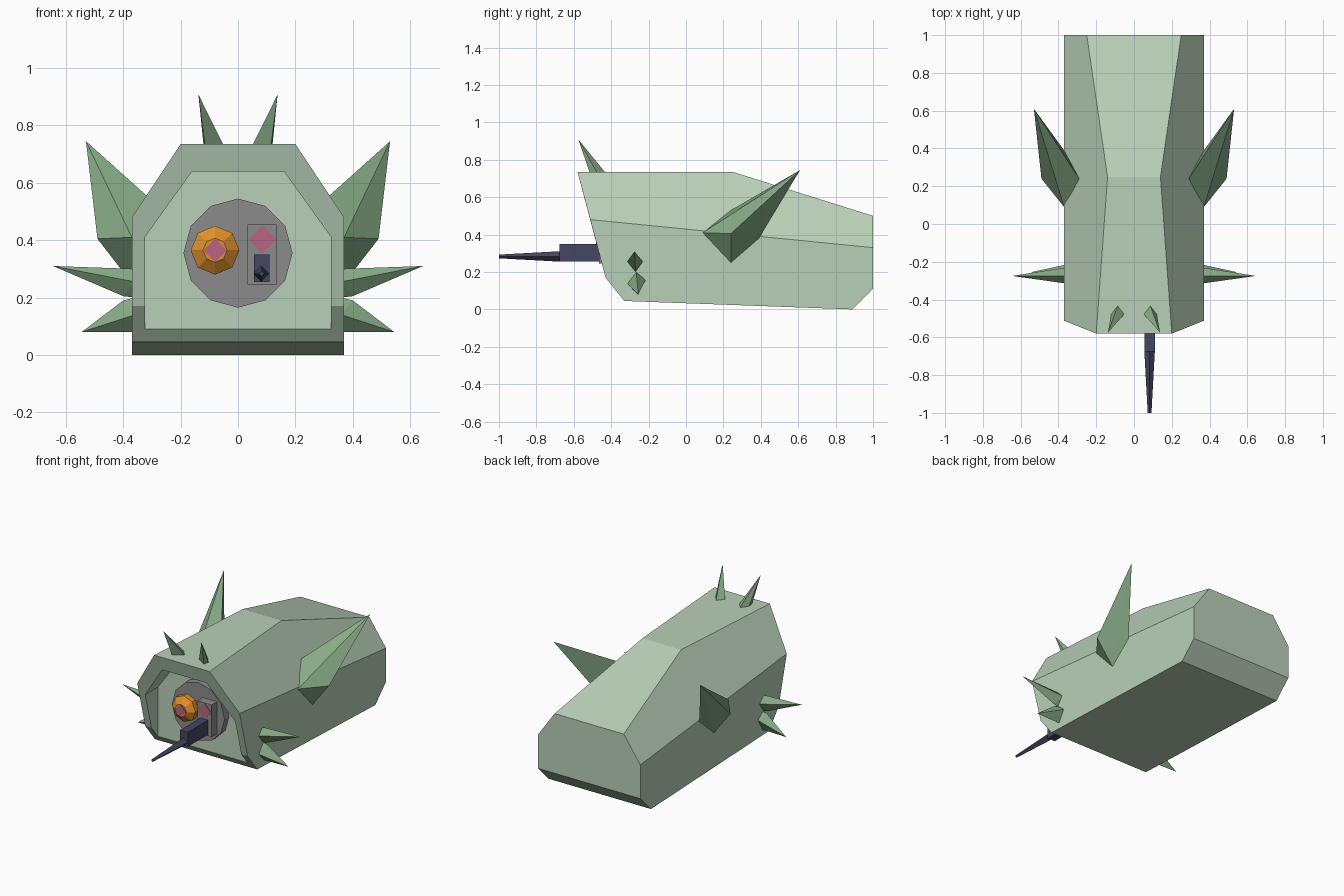
import bpy, bmesh, math

if "Cube" in bpy.data.objects:
    bpy.data.objects.remove(bpy.data.objects["Cube"])

def material(name, rgb):
    m = bpy.data.materials.new(name)
    m.diffuse_color = (*rgb, 1)
    m.use_nodes = True
    m.node_tree.nodes["Principled BSDF"].inputs["Base Color"].default_value = m.diffuse_color
    return m

PALE = material("pale green", (0.485, 0.63, 0.485))
GREEN = material("horn green", (0.24, 0.40, 0.24))
GREY = material("grey", (0.26, 0.26, 0.26))
NAVY = material("dark navy", (0.06, 0.063, 0.13))
ORANGE = material("orange", (0.75, 0.28, 0.026))
PINK = material("pink", (0.49, 0.13, 0.22))

def finish(name, bm, mat):
    bmesh.ops.recalc_face_normals(bm, faces=bm.faces[:])
    me = bpy.data.meshes.new(name)
    bm.to_mesh(me)
    bm.free()
    me.materials.append(mat)
    ob = bpy.data.objects.new(name, me)
    bpy.context.collection.objects.link(ob)

def lathe(name, n, x, z, rings, mat):
    """Solid along y from (y, radius) rings, one corner pointing up."""
    bm = bmesh.new()
    loops = [[bm.verts.new((x + r * math.sin(2 * math.pi * i / n), y,
                            z + r * math.cos(2 * math.pi * i / n)))
              for i in range(n)] for y, r in rings]
    for a, b in zip(loops, loops[1:]):
        for i in range(n):
            j = (i + 1) % n
            bm.faces.new((a[i], a[j], b[j], b[i]))
    bm.faces.new(loops[0])
    bm.faces.new(loops[-1])
    finish(name, bm, mat)

def box(name, lo, hi, mat):
    bm = bmesh.new()
    bmesh.ops.create_cube(bm, size=1)
    for v in bm.verts:
        v.co = [(l + h) / 2 + c * (h - l) for l, h, c in zip(lo, hi, v.co)]
    finish(name, bm, mat)

def spikes(name, points):
    """Convex spike on both sides."""
    for side, s in (("right", 1), ("left", -1)):
        bm = bmesh.new()
        for x, y, z in points:
            bm.verts.new((s * x, y, z))
        bmesh.ops.convex_hull(bm, input=bm.verts[:])
        finish(f"{side}_{name}", bm, GREEN)

# Body: half outline points, mirrored, with a recessed front panel
P = {
    "a": (.2, -.58, .735), "b": (.37, -.512, .48), "c": (.37, -.43, .17),
    "d": (.37, -.33, .045), "e": (.37, .89, 0), "f": (.37, 1, .11),
    "g": (.37, 1, .33), "h": (.25, 1, .5), "i": (.14, .25, .735),
    # opening edge
    "j": (.16, -.555, .64), "k": (.325, -.494, .41),
    "l": (.325, -.43, .17), "m": (.325, -.366, .09),
    # panel corners
    "J": (.16, -.364, .64), "K": (.325, -.364, .41), "M": (.325, -.364, .09),
}
bm = bmesh.new()
R = {k: bm.verts.new(p) for k, p in P.items()}
L = {k: bm.verts.new((-p[0], p[1], p[2])) for k, p in P.items()}
for face in ("aihgb", "bgfedc", "abkj", "bclk", "cdml", "jkKJ", "klmMK"):
    for V in (R, L):
        bm.faces.new([V[k] for k in face])
for face in ("ai", "ih", "hgf", "fe", "ed", "dm", "aj", "jJ", "mM", "JKM"):
    bm.faces.new([R[k] for k in face] + [L[k] for k in reversed(face)])
finish("body", bm, PALE)

# Spikes: big side horns, two small ones per cheek, one pair on top
spikes("side_horn", [(.37, .09, .41), (.37, .24, .25), (.37, .39, .38),
                     (.29, .24, .53), (.49, .24, .405), (.53, .61, .745)])
spikes("upper_cheek_spike", [(.36, -.275, .3), (.36, -.315, .255), (.36, -.23, .255),
                             (.40, -.27, .205), (.36, -.27, .2), (.645, -.275, .31)])
spikes("lower_cheek_spike", [(.40, -.265, .19), (.36, -.315, .14), (.36, -.215, .16),
                             (.36, -.265, .2), (.36, -.26, .08), (.545, -.255, .08)])
spikes("top_spike", [(.05, -.475, .73), (.085, -.43, .73), (.12, -.475, .73),
                     (.115, -.515, .73), (.138, -.575, .908)])

# Face disc, orange eye and its pupil
lathe("face_disc", 12, 0, .355, [(-.36, .19), (-.41, .19)], GREY)
lathe("eye", 8, -.08, .365, [(-.40, .085), (-.445, .085), (-.478, .042)], ORANGE)
lathe("eye_pupil", 4, -.08, .365, [(-.477, .041), (-.481, .041)], PINK)

# Weapon mount with lens, barrel block and tapering barrel
box("mount_plate", (.033, -.465, .245), (.135, -.37, .455), GREY)
lathe("mount_lens", 4, .085, .403, [(-.464, .049), (-.468, .049)], PINK)
box("barrel_block", (.055, -.675, .255), (.11, -.46, .35), NAVY)
lathe("barrel", 4, .0825, .283, [(-.67, .028), (-1, .01)], NAVY)
